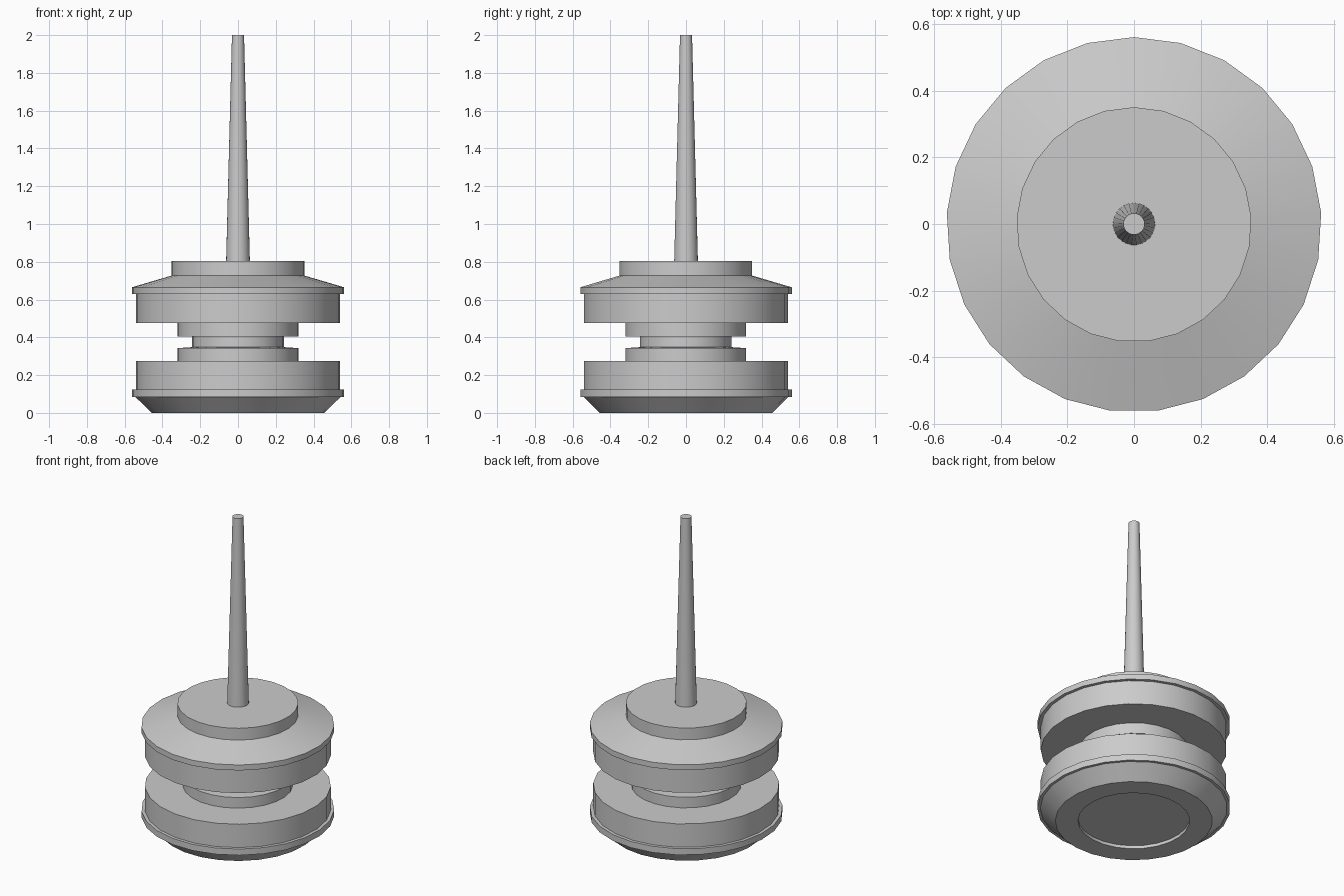
import bpy, bmesh, math

if "Cube" in bpy.data.objects:
    bpy.data.objects.remove(bpy.data.objects["Cube"])

SIDES = 25  # one corner points to +y


def lathe(name, profile, y=-0.002):
    """Revolve (radius, z) points around z; both ends are capped."""
    bm = bmesh.new()
    rings = []
    for r, z in profile:
        ring = []
        for i in range(SIDES):
            a = math.pi / 2 + 2 * math.pi * i / SIDES
            ring.append(bm.verts.new((r * math.cos(a), r * math.sin(a) + y, z)))
        rings.append(ring)
    for low, high in zip(rings, rings[1:]):
        for i in range(SIDES):
            j = (i + 1) % SIDES
            bm.faces.new((low[i], low[j], high[j], high[i]))
    bm.faces.new(rings[0][::-1])
    bm.faces.new(rings[-1])
    bmesh.ops.recalc_face_normals(bm, faces=bm.faces)
    mesh = bpy.data.meshes.new(name)
    bm.to_mesh(mesh)
    bm.free()
    obj = bpy.data.objects.new(name, mesh)
    bpy.context.collection.objects.link(obj)
    bpy.ops.object.select_all(action='DESELECT')
    obj.select_set(True)
    bpy.context.view_layer.objects.active = obj
    bpy.ops.object.shade_smooth_by_angle(angle=math.radians(30))
    return obj


# Body: recessed underside, lower drum, waist, upper drum, sloped roof and cap
lathe("body", [
    (0.325, 0.02), (0.325, 0.0), (0.458, 0.0), (0.545, 0.085),
    (0.562, 0.085), (0.562, 0.125), (0.542, 0.125), (0.542, 0.275),
    (0.32, 0.275), (0.32, 0.343), (0.243, 0.348), (0.243, 0.405),
    (0.32, 0.405), (0.32, 0.475), (0.542, 0.475), (0.542, 0.63),
    (0.562, 0.63), (0.562, 0.665), (0.352, 0.727), (0.352, 0.803),
])

# Mast: tapered pole on the cap
lathe("mast", [(0.063, 0.803), (0.032, 2.0)], 0.0)
